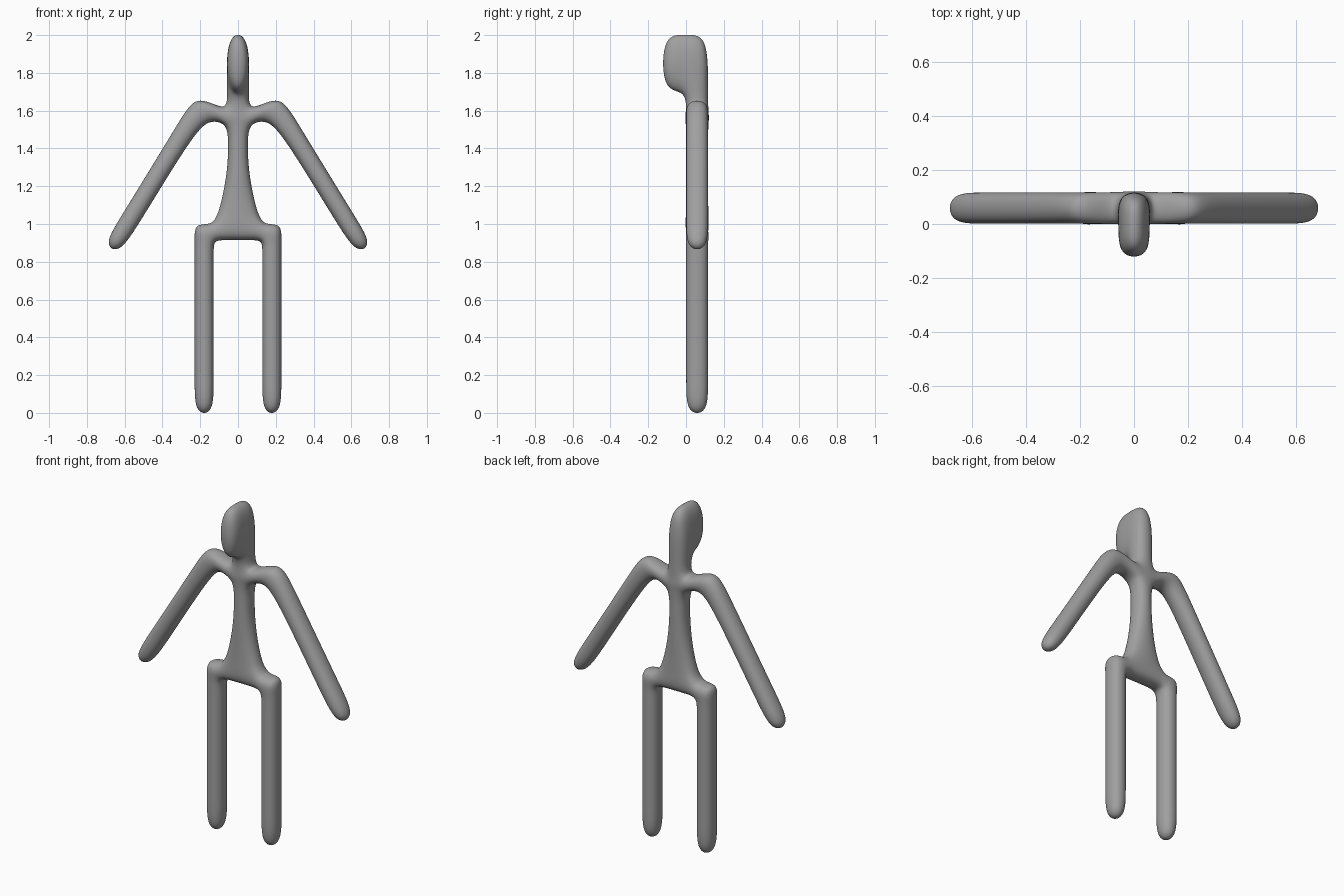
import bpy
import bmesh
from collections import Counter

cube = bpy.data.objects.get("Cube")
if cube:
    bpy.data.objects.remove(cube, do_unlink=True)

FRONT, BACK, FACE = -0.004, 0.122, -0.131

# Left-half cage points as (x, z)
P = {
    "crown": (0.063, 2.015), "jaw": (0.062, 1.70), "neck": (0.060, 1.59),
    "armpit": (0.060, 1.53), "ribs": (0.056, 1.42), "waist": (0.060, 1.27),
    "belly": (0.115, 1.03), "groin": (0.07, 0.91),
    "hip_in": (0.15, 1.00), "crotch": (0.1245, 0.91),
    "hip_out": (0.234, 1.005), "thigh_out": (0.234, 0.91),
    "shoulder_top": (0.225, 1.70), "shoulder_low": (0.14, 1.545),
    "arm_out": (0.31, 1.552), "arm_in": (0.219, 1.497),
    "wrist_out": (0.622, 1.043), "wrist_in": (0.527, 0.987),
    "hand_out": (0.721, 0.885), "hand_in": (0.631, 0.832),
}
cells = []


def mirror(quad):
    return [(-x, z) for x, z in quad]


def slab(quad, front=FRONT, back=BACK):
    """Turn an x-z quad into an eight-cornered cell."""
    cells.append([(x, front, z) for x, z in quad] + [(x, back, z) for x, z in quad])


def limb(names):
    """Chain of mirrored cells through pairs of named points."""
    for (a, b), (c, d) in zip(names, names[1:]):
        quad = [P[a], P[b], P[d], P[c]]
        slab(quad)
        slab(mirror(quad))


# Head, neck and torso: one central column
column = ["crown", "jaw", "neck", "armpit", "ribs", "waist", "belly", "groin"]
for upper, lower in zip(column, column[1:]):
    right, left = mirror([P[upper], P[lower]]), [P[lower], P[upper]]
    slab(right + left)

# Face block pushed forward from the head
w = P["jaw"][0]
chin = [(-x, FACE, z) for x, z in ((P["crown"]), (w, 1.685))]
chin += [(w, FACE, 1.685), (P["crown"][0], FACE, P["crown"][1])]
head_quad = mirror([P["crown"], P["jaw"]]) + [P["jaw"], P["crown"]]
cells.append(chin + [(x, FRONT, z) for x, z in head_quad])

# Arms and hips
limb([("neck", "armpit"), ("shoulder_top", "shoulder_low"), ("arm_out", "arm_in"),
      ("wrist_out", "wrist_in"), ("hand_out", "hand_in")])
limb([("belly", "groin"), ("hip_in", "crotch"), ("hip_out", "thigh_out")])

# Legs
leg = [("thigh_out", "crotch")]
for i, z in enumerate((0.86, 0.5, 0.17, -0.015)):
    pair = (f"leg_out{i}", f"leg_in{i}")
    for name, source in zip(pair, leg[0]):
        P[name] = (P[source][0], z)
    leg.append(pair)
limb(leg)

# Keep only the outer faces of the joined cells
SIDES = [(0, 1, 2, 3), (4, 5, 6, 7), (0, 1, 5, 4), (1, 2, 6, 5), (2, 3, 7, 6), (3, 0, 4, 7)]
faces = [[cell[i] for i in side] for cell in cells for side in SIDES]
uses = Counter(frozenset(f) for f in faces)
bm = bmesh.new()
verts = {}
for f in faces:
    if uses[frozenset(f)] == 1:
        for co in f:
            if co not in verts:
                verts[co] = bm.verts.new(co)
        bm.faces.new([verts[co] for co in f])
bmesh.ops.recalc_face_normals(bm, faces=bm.faces[:])
for f in bm.faces:
    f.smooth = True
mesh = bpy.data.meshes.new("figure_body")
bm.to_mesh(mesh)
bm.free()
body = bpy.data.objects.new("figure_body", mesh)
bpy.context.collection.objects.link(body)

# Rounded skin
sub = body.modifiers.new("Subdivision", "SUBSURF")
sub.levels = sub.render_levels = 4

# Plain grey material
grey = bpy.data.materials.new("plain_grey")
grey.use_nodes = True
colour = (0.35, 0.35, 0.35, 1.0)
grey.diffuse_color = colour
grey.node_tree.nodes["Principled BSDF"].inputs["Base Color"].default_value = colour
mesh.materials.append(grey)
